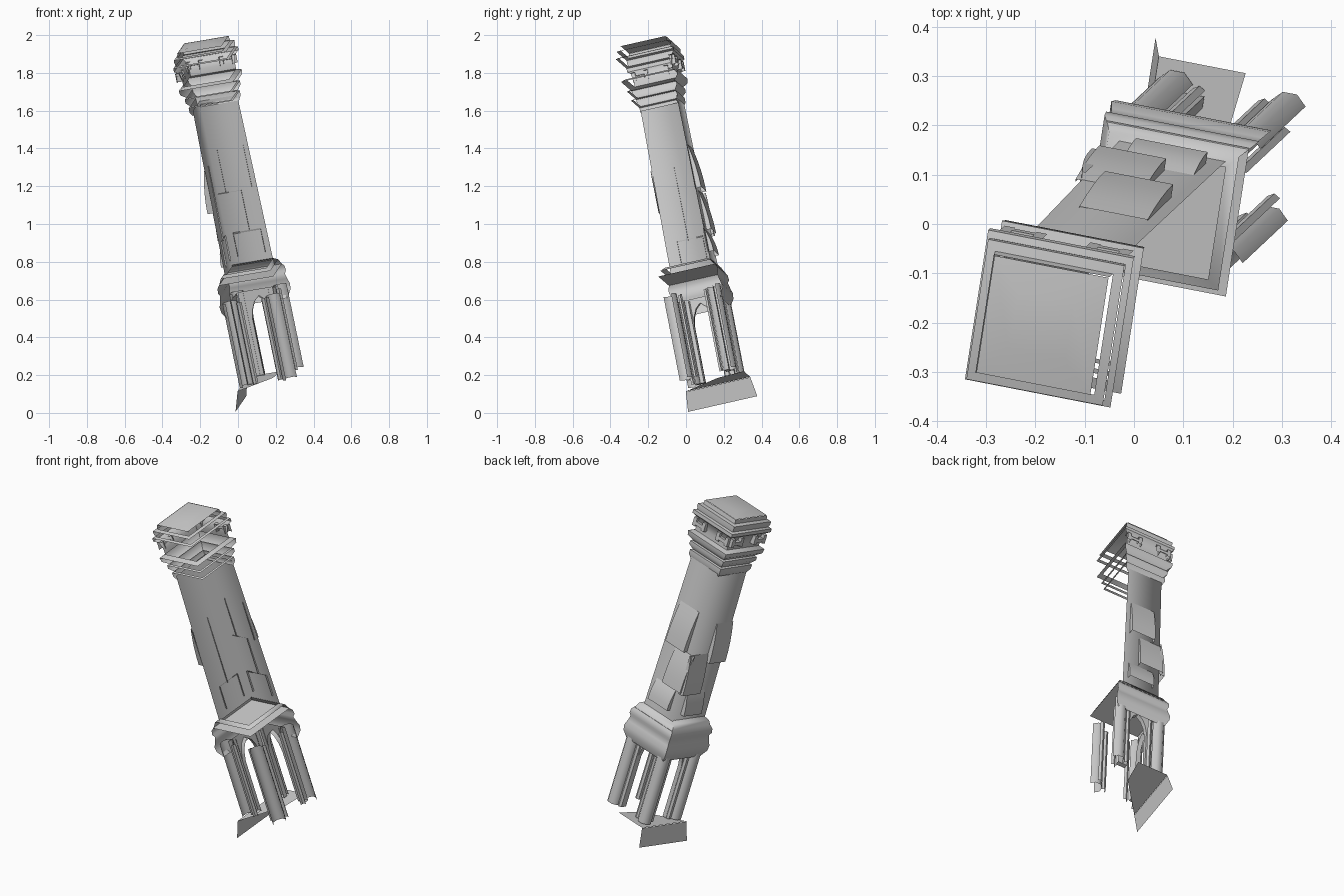
import bpy, bmesh, math
from mathutils import Matrix, Vector

cube = bpy.data.objects.get("Cube")
if cube:
    bpy.data.objects.remove(cube)

# One pale stone colour
stone = bpy.data.materials.new("pale_grey_stone")
stone.use_nodes = True
stone.diffuse_color = (0.6, 0.6, 0.6, 1)
stone.node_tree.nodes["Principled BSDF"].inputs["Base Color"].default_value = (0.6, 0.6, 0.6, 1)

# Leaning frame: u runs across, v runs to the back, axis runs up the tower
axis = Vector((-0.199, -0.187, 0.962)).normalized()
u = Vector((0.969, -0.188, 0.164))
u = (u - axis * u.dot(axis)).normalized()
v = axis.cross(u)
origin = u * 0.178 + v * 0.2
LEAN = Matrix((u, v, axis)).transposed().to_4x4()
LEAN.translation = origin

# The shell is open on its front and left; these faces remain
KEPT = Vector((-1, 1, 0.9))


def finish(name, bm, cull=True, angle=50):
    bm.normal_update()
    if cull:
        gone = [f for f in bm.faces if f.normal.dot(KEPT) < -0.1]
        bmesh.ops.delete(bm, geom=gone, context='FACES')
    bmesh.ops.transform(bm, matrix=LEAN, verts=bm.verts)
    mesh = bpy.data.meshes.new(name)
    bm.to_mesh(mesh)
    bm.free()
    mesh.materials.append(stone)
    obj = bpy.data.objects.new(name, mesh)
    bpy.context.collection.objects.link(obj)
    bpy.ops.object.select_all(action='DESELECT')
    obj.select_set(True)
    bpy.context.view_layer.objects.active = obj
    bpy.ops.object.shade_smooth_by_angle(angle=math.radians(angle))
    return obj


def loft(bm, profile, sides=4, centre=(0, 0), ratio=1.0, cap=False):
    """Sweep (half width, height) pairs around a centre."""
    rings = []
    for half, height in profile:
        r = half / math.cos(math.pi / sides)
        ring = []
        for i in range(sides):
            t = 2 * math.pi * (i + 0.5) / sides
            ring.append(bm.verts.new((centre[0] + r * math.cos(t) * ratio,
                                      centre[1] + r * math.sin(t), height)))
        rings.append(ring)
    for low, high in zip(rings, rings[1:]):
        for i in range(sides):
            j = (i + 1) % sides
            bm.faces.new((low[i], low[j], high[j], high[i]))
    if cap:
        bm.faces.new(rings[-1])


def box(bm, lo, hi):
    size = [b - a for a, b in zip(lo, hi)]
    mid = [(a + b) / 2 for a, b in zip(lo, hi)]
    bmesh.ops.create_cube(bm, size=1, matrix=Matrix.Translation(mid) @ Matrix.Diagonal((*size, 1)))


def on_side(side, along, out, height):
    """Point on the back wall or on the right wall."""
    return (along, out, height) if side == "back" else (-out, along, height)


# Plinth: sloped right side and the floor above it
bm = bmesh.new()
p = [bm.verts.new(c) for c in ((-0.192, -0.19, 0.006), (-0.192, 0.19, 0.006),
                               (-0.162, 0.177, 0.108), (-0.162, -0.177, 0.108))]
bm.faces.new(p[::-1])
finish("plinth_side", bm, cull=False)
bm = bmesh.new()
bm.faces.new([bm.verts.new(c) for c in ((-0.162, -0.177, 0.11), (0.0, 0.03, 0.11),
                                        (0.02, 0.177, 0.11), (-0.162, 0.177, 0.11))])
finish("plinth_floor", bm, cull=False)

# Corner pillars with a slim shaft on each side
for name, su, sv in (("right_front", -1, -1), ("right_back", -1, 1),
                     ("left_back", 1, 1), ("left_front", 1, -1)):
    bm = bmesh.new()
    loft(bm, [(0.036, 0.12), (0.036, 0.58)], 8, (su * 0.118, sv * 0.12))
    for off in ((-0.05, 0), (0, -0.05)):
        loft(bm, [(0.013, 0.12), (0.013, 0.57)], 6,
             (su * (0.118 + off[0]), sv * (0.12 + off[1])))
    finish(name + "_pillar", bm)

# Pointed arch walls on the back and right
half_arch = [(0.055, 0.12), (0.055, 0.43), (0.045, 0.48), (0.027, 0.52)]
for side in ("back", "right"):
    outline = [(-0.11, 0.12)] + [(-a, h) for a, h in half_arch] + [(0, 0.545)]
    outline += half_arch[::-1] + [(0.11, 0.12), (0.11, 0.58), (-0.11, 0.58)]
    bm = bmesh.new()
    front = [bm.verts.new(on_side(side, a, 0.115, h)) for a, h in outline]
    rear = [bm.verts.new(on_side(side, a, 0.09, h)) for a, h in outline]
    bm.faces.new(front)
    for i in range(len(front) - 3):
        bm.faces.new((front[i], front[i + 1], rear[i + 1], rear[i]))
    bmesh.ops.recalc_face_normals(bm, faces=bm.faces)
    finish(side + "_arch_wall", bm, cull=False)

# Moulded cornice between arcade and shaft
bm = bmesh.new()
loft(bm, [(0.148, 0.5), (0.168, 0.54), (0.171, 0.57), (0.163, 0.6), (0.157, 0.63),
          (0.165, 0.645), (0.163, 0.67), (0.15, 0.69), (0.14, 0.715), (0.118, 0.73)], ratio=0.97)
finish("cornice", bm)
bm = bmesh.new()
loft(bm, [(0.156, 0.683), (0.156, 0.685)], cap=True, ratio=0.95)
finish("cornice_plate", bm)

# Tapered shaft
bm = bmesh.new()
loft(bm, [(0.128, 0.72), (0.118, 1.63)], ratio=0.87)
finish("shaft", bm, angle=100)

# Leaning slabs on the shaft walls: side, along from/to, height from/to
slabs = [("back", -0.063, 0.08, 1.12, 1.36), ("back", -0.12, 0.02, 0.9, 1.12),
         ("back", -0.07, 0.08, 0.77, 0.9), ("right", -0.128, 0.0, 1.07, 1.3),
         ("right", 0.0, 0.14, 0.89, 1.12), ("right", -0.06, 0.08, 0.76, 0.9)]
for n, (side, a0, a1, low, high) in enumerate(slabs):
    wall = 0.121 if side == "back" else 0.106
    bm = bmesh.new()
    rows = []
    for k in range(5):
        t = k / 4
        out = wall + 0.002 + 0.028 * (1 - t * t)
        h = low + (high - low) * t
        rows.append([bm.verts.new(on_side(side, a, o, h))
                     for a, o in ((a0, wall - 0.004), (a0, out), (a1, out), (a1, wall - 0.004))])
    for r, s in zip(rows, rows[1:]):
        for i in range(3):
            bm.faces.new((r[i], r[i + 1], s[i + 1], s[i]))
    bmesh.ops.recalc_face_normals(bm, faces=bm.faces)
    finish(f"{side}_slab_{n + 1}", bm, cull=False)

# Stepped capital and flat cap
bm = bmesh.new()
loft(bm, [(0.112, 1.6), (0.124, 1.625), (0.124, 1.65), (0.114, 1.655), (0.134, 1.68),
          (0.134, 1.7), (0.123, 1.705), (0.15, 1.73), (0.153, 1.755), (0.128, 1.768),
          (0.128, 1.8), (0.138, 1.845), (0.157, 1.86), (0.157, 1.88), (0.143, 1.886),
          (0.147, 1.905), (0.147, 1.92), (0.127, 1.926), (0.125, 1.95)], ratio=0.97)
finish("capital", bm)
bm = bmesh.new()
loft(bm, [(0.123, 1.95), (0.06, 1.962)], cap=True, ratio=0.97)
finish("cap", bm)

# Paired brackets around the capital neck
for side in ("back", "right"):
    bm = bmesh.new()
    for mid in (-0.09, 0.09):
        for shift, width, low, high in ((0, 0.025, 1.805, 1.825), (-0.034, 0.011, 1.795, 1.845),
                                        (0.034, 0.011, 1.795, 1.845)):
            a = on_side(side, mid + shift - width, 0.12, low)
            b = on_side(side, mid + shift + width, 0.153, high)
            lo, hi = [min(q) for q in zip(a, b)], [max(q) for q in zip(a, b)]
            box(bm, lo, hi)
    finish(side + "_brackets", bm)
